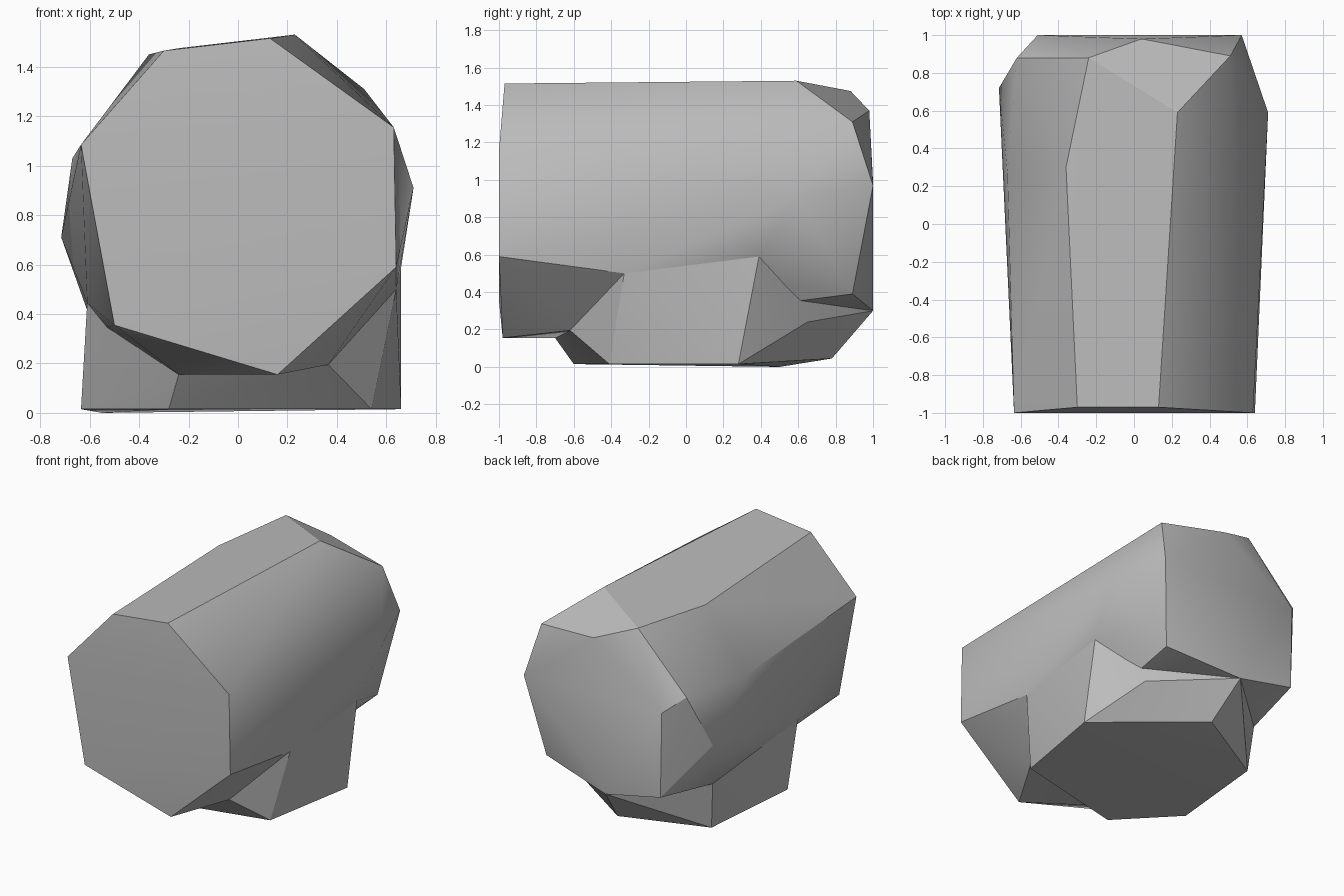
import bpy
import bmesh
import math

default_cube = bpy.data.objects.get("Cube")
if default_cube:
    bpy.data.objects.remove(default_cube, do_unlink=True)

# Single flat colour
grey = bpy.data.materials.new("plain grey")
grey.use_nodes = True
colour = (0.5, 0.5, 0.5, 1)
grey.diffuse_color = colour
grey.node_tree.nodes["Principled BSDF"].inputs["Base Color"].default_value = colour


def faceted_block(name, points):
    """Wrap a faceted convex block around its corner points."""
    bm = bmesh.new()
    for point in points:
        bm.verts.new(point)
    hull = bmesh.ops.convex_hull(bm, input=bm.verts[:])
    inside = [v for v in hull["geom_interior"] if isinstance(v, bmesh.types.BMVert)]
    bmesh.ops.delete(bm, geom=inside, context="VERTS")
    bmesh.ops.dissolve_limit(bm, angle_limit=math.radians(1.5),
                             verts=bm.verts[:], edges=bm.edges[:])
    bmesh.ops.recalc_face_normals(bm, faces=bm.faces[:])
    mesh = bpy.data.meshes.new(name)
    bm.to_mesh(mesh)
    bm.free()
    mesh.materials.append(grey)
    block = bpy.data.objects.new(name, mesh)
    bpy.context.collection.objects.link(block)
    bpy.ops.object.select_all(action="DESELECT")
    block.select_set(True)
    bpy.context.view_layer.objects.active = block
    bpy.ops.object.shade_smooth_by_angle(angle=math.radians(30))
    return block


# Seven-sided front end of the body
front_end = [
    (-0.30, -0.97, 1.465), (0.13, -0.97, 1.515), (0.63, -1, 1.155),
    (0.64, -1, 0.59), (0.16, -0.98, 0.155), (-0.50, -1, 0.355),
    (-0.635, -1, 1.085),
]

# Widest points along the body
shoulders = [
    (-0.36, 0.30, 1.45), (0.23, 0.59, 1.53), (0.71, 0.59, 0.91),
    (-0.67, 0.27, 1.03), (-0.715, 0.72, 0.71),
]

# Bevelled back end of the body
back_end = [
    (-0.24, 0.88, 1.475), (0.04, 0.98, 1.37), (0.51, 0.89, 1.31),
    (0.57, 1, 0.97), (0.47, 0.89, 0.39), (-0.50, 1, 0.39),
    (-0.51, 1, 0.99), (-0.62, 0.88, 1.085),
]

# Corners where the foot joins the body
join = [
    (-0.24, -0.70, 0.155), (0.365, -0.62, 0.195), (0.64, -0.33, 0.50),
    (0.66, 0.39, 0.59), (-0.07, 1, 0.30), (-0.58, 0.53, 0.33),
    (-0.61, -0.38, 0.445),
]

# Flat sole and the back corner of the foot
sole = [
    (0.54, -0.41, 0.015), (0.66, 0.28, 0.015), (-0.01, 0.78, 0.045),
    (-0.55, 0.50, 0), (-0.635, -0.23, 0.015), (-0.28, -0.60, 0.015),
]
heel = [(0.45, 0.65, 0.24)]

faceted_block("body", front_end + shoulders + back_end + join)
faceted_block("foot", join + sole + heel)
